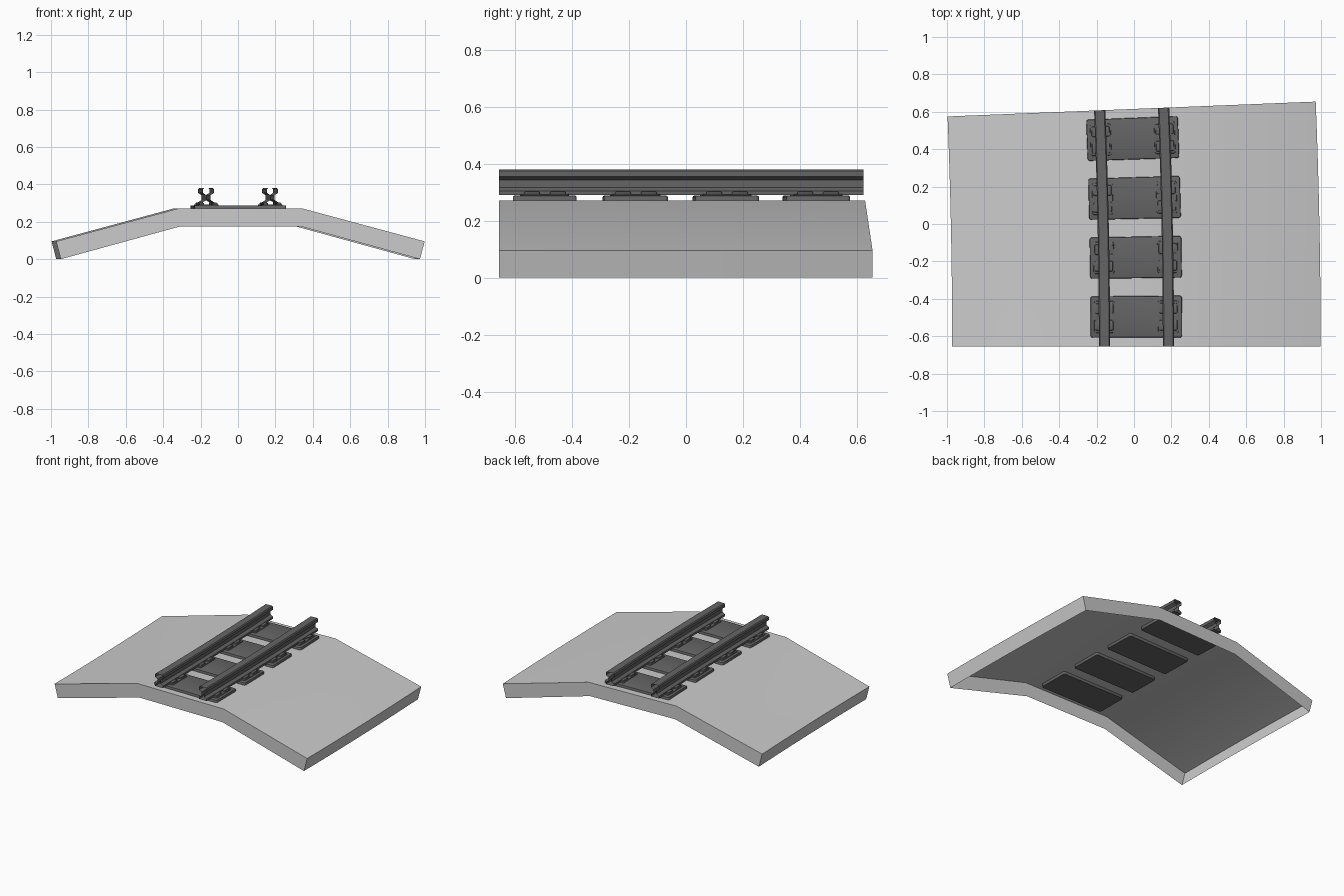
import bpy, bmesh, math
from mathutils import Matrix

if "Cube" in bpy.data.objects:
    bpy.data.objects.remove(bpy.data.objects["Cube"])

R, L = 31.5, 1.27          # curve radius and centre-line length
X0, Y0 = 0.013, -0.655     # centre of the front end
STEPS = 8

dark = bpy.data.materials.new("dark_grey")
dark.diffuse_color = (0.13, 0.13, 0.13, 1)
dark.use_nodes = True
dark.node_tree.nodes["Principled BSDF"].inputs["Base Color"].default_value = dark.diffuse_color


def track(u, s, z):
    """Map (across, along, up) onto the gently curving track."""
    a = s / R
    return (X0 - R + (R + u) * math.cos(a), Y0 + (R + u) * math.sin(a), z)


def finish(name, bm, mat=None, angle=30):
    me = bpy.data.meshes.new(name)
    bm.to_mesh(me)
    bm.free()
    ob = bpy.data.objects.new(name, me)
    bpy.context.collection.objects.link(ob)
    if mat:
        me.materials.append(mat)
    bpy.ops.object.select_all(action='DESELECT')
    ob.select_set(True)
    bpy.context.view_layer.objects.active = ob
    bpy.ops.object.shade_smooth_by_angle(angle=math.radians(angle))
    return ob


def sweep(bm, profile, closed=False):
    """Sweep a cross-section along the track; returns the rings of vertices."""
    rings = [[bm.verts.new(track(u, L * j / STEPS, z)) for u, z in profile]
             for j in range(STEPS + 1)]
    n = len(profile)
    for a, b in zip(rings, rings[1:]):
        for i in range(n if closed else n - 1):
            k = (i + 1) % n
            bm.faces.new((a[i], a[k], b[k], b[i]))
    return rings


def block(bm, u, s, z0, z1, w, d, bevel, rounded=0.0):
    """Bevelled box; optional rounding of its upright corners."""
    part = bmesh.new()
    bmesh.ops.create_cube(part, size=1, matrix=Matrix.Diagonal((w, d, z1 - z0, 1)))
    if rounded:
        up = [e for e in part.edges if abs(e.verts[0].co.z - e.verts[1].co.z) > 1e-5]
        bmesh.ops.bevel(part, geom=up, offset=rounded, segments=3, profile=0.5, affect='EDGES')
    top = [e for e in part.edges if all(v.co.z > 1e-5 for v in e.verts)]
    bmesh.ops.bevel(part, geom=top, offset=bevel, segments=2, profile=0.5, affect='EDGES')
    for v in part.verts:
        v.co = track(u + v.co.x, s + v.co.y, (z0 + z1) / 2 + v.co.z)
    me = bpy.data.meshes.new("tmp")
    part.to_mesh(me)
    part.free()
    bm.from_mesh(me)
    bpy.data.meshes.remove(me)


# Ballast bed: thin shell, open underneath, with side and end walls
bm = bmesh.new()
bed = [(-0.96, 0), (-0.985, 0.095), (-0.335, 0.27), (0.335, 0.27), (0.985, 0.095), (0.96, 0)]
rings = sweep(bm, bed)
for ring, s in ((rings[0], 0), (rings[-1], L)):
    low = [ring[0]] + [bm.verts.new(track(u, s, 0.175)) for u in (-0.323, 0.323)] + [ring[5]]
    for i in range(3):
        quad = (low[i], low[i + 1], ring[i + 2], ring[i + 1])
        bm.faces.new(quad if s == 0 else quad[::-1])
finish("ballast_bed", bm)

# Sleepers
for k in range(4):
    bm = bmesh.new()
    block(bm, 0, L * (k + 0.5) / 4, 0.25, 0.288, 0.49, 0.222, 0.007, 0.012)
    finish("sleeper", bm, dark)

# Rails: open-ended I sections
half = [(0.024, 0.38), (0.03, 0.374), (0.03, 0.354), (0.011, 0.342),
        (0.011, 0.316), (0.03, 0.304), (0.03, 0.29)]
for side, name in ((-1, "rail_left"), (1, "rail_right")):
    bm = bmesh.new()
    loop = half + [(-u, z) for u, z in reversed(half)]
    sweep(bm, [(u + side * 0.171, z) for u, z in loop], closed=True)
    finish(name, bm, dark)

# Rail chairs with pairs of clips either side of the rail
for k in range(4):
    s = L * (k + 0.5) / 4
    for side in (-1, 1):
        bm = bmesh.new()
        u = side * 0.171
        block(bm, u, s, 0.284, 0.293, 0.11, 0.17, 0.003, 0.01)
        for du in (-0.036, 0.036):
            for ds in (-0.045, 0.045):
                block(bm, u + du, s + ds, 0.29, 0.302, 0.024, 0.055, 0.005, 0.006)
        finish("rail_chair", bm, dark)
